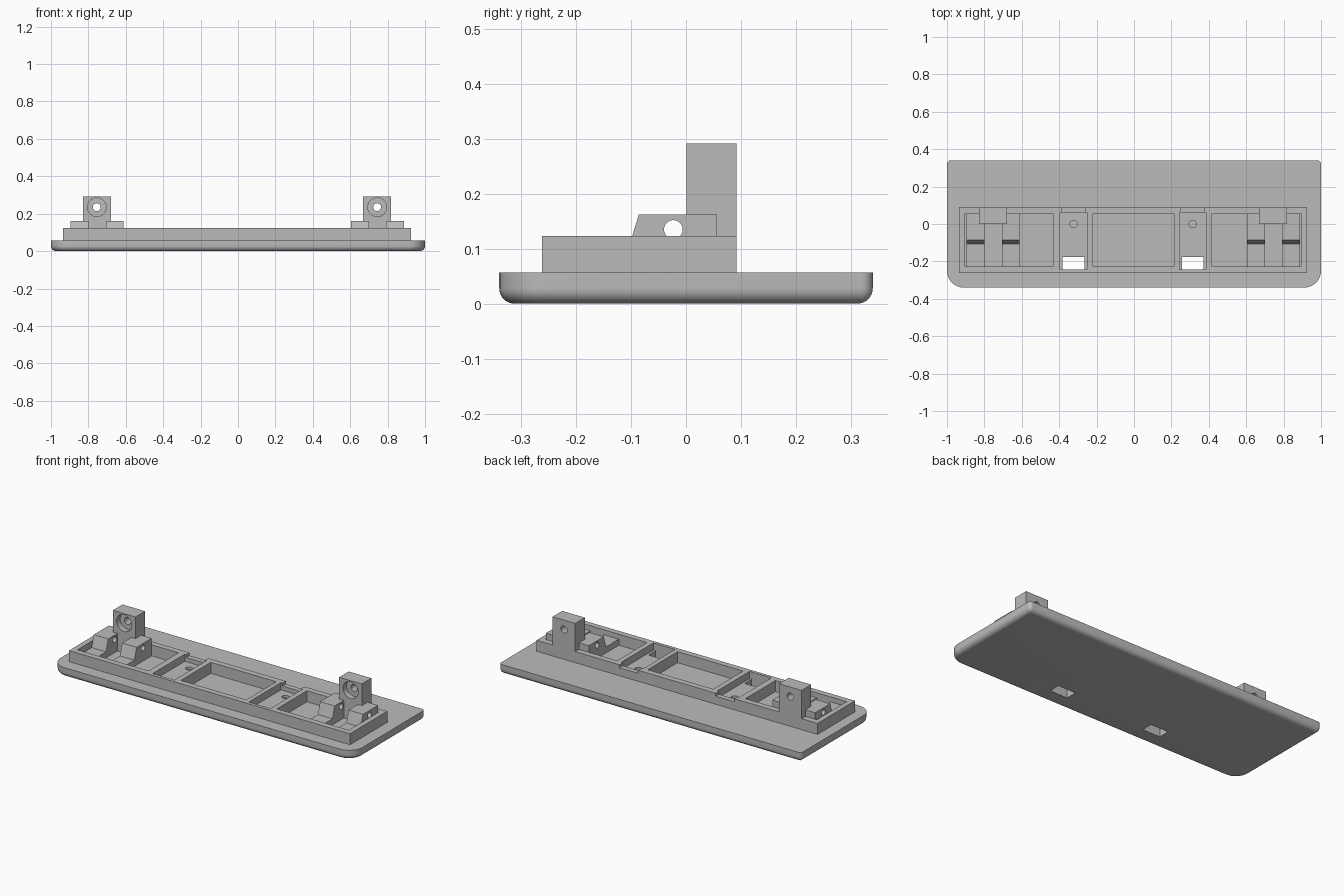
import bpy, bmesh, math
from mathutils import Matrix

cube = bpy.data.objects.get("Cube")
if cube:
    bpy.data.objects.remove(cube, do_unlink=True)

grey = bpy.data.materials.new("plain_grey")
grey.use_nodes = True
COLOUR = (0.5, 0.5, 0.5, 1)
grey.diffuse_color = COLOUR
grey.node_tree.nodes["Principled BSDF"].inputs["Base Color"].default_value = COLOUR


def finish(bm, name):
    bmesh.ops.recalc_face_normals(bm, faces=bm.faces)
    mesh = bpy.data.meshes.new(name)
    bm.to_mesh(mesh)
    bm.free()
    mesh.materials.append(grey)
    obj = bpy.data.objects.new(name, mesh)
    bpy.context.collection.objects.link(obj)
    return obj


def box(name, x0, x1, y0, y1, z0, z1):
    bm = bmesh.new()
    place = Matrix.Translation(((x0 + x1) / 2, (y0 + y1) / 2, (z0 + z1) / 2))
    place = place @ Matrix.Diagonal((x1 - x0, y1 - y0, z1 - z0, 1))
    bmesh.ops.create_cube(bm, size=1, matrix=place)
    return finish(bm, name)


def rod(name, centre, radius, length, axis):
    turn = {"x": Matrix.Rotation(math.pi / 2, 4, "Y"),
            "y": Matrix.Rotation(math.pi / 2, 4, "X"),
            "z": Matrix.Identity(4)}[axis]
    bm = bmesh.new()
    bmesh.ops.create_cone(bm, cap_ends=True, segments=40, radius1=radius, radius2=radius,
                          depth=length, matrix=Matrix.Translation(centre) @ turn)
    return finish(bm, name)


def cut(obj, cutters):
    # subtract every cutter, bake the result and discard the cutters
    for c in cutters:
        c.hide_render = True
        mod = obj.modifiers.new("cut", "BOOLEAN")
        mod.operation = "DIFFERENCE"
        mod.solver = "EXACT"
        mod.object = c
    bpy.context.view_layer.update()
    graph = bpy.context.evaluated_depsgraph_get()
    mesh = bpy.data.meshes.new_from_object(obj.evaluated_get(graph))
    obj.modifiers.clear()
    obj.data = mesh
    for c in cutters:
        bpy.data.objects.remove(c, do_unlink=True)


def smooth(obj):
    bpy.ops.object.select_all(action="DESELECT")
    obj.select_set(True)
    bpy.context.view_layer.objects.active = obj
    bpy.ops.object.shade_smooth_by_angle(angle=math.radians(30))


PLATE_TOP, FRAME_TOP = 0.057, 0.123
BACK = 0.092
FRONT_R, BACK_R, FILLET = 0.09, 0.02, 0.028


def plate_ring(inset):
    # rounded rectangle with large front and small back corners
    pts = []
    corners = ((1, 1, BACK_R), (-1, 1, BACK_R), (-1, -1, FRONT_R), (1, -1, FRONT_R))
    for i, (sx, sy, r) in enumerate(corners):
        r = max(r - inset, 0.004)
        cx, cy = sx * (1 - inset - r), sy * (0.34 - inset - r)
        for k in range(9):
            a = math.pi / 2 * (i + k / 8)
            pts.append((cx + r * math.cos(a), cy + r * math.sin(a)))
    return pts


# base plate with rounded bottom edge
bm = bmesh.new()
levels = [(0, PLATE_TOP)]
for k in range(9):
    a = math.pi / 2 * k / 8
    levels.append((FILLET * (1 - math.cos(a)), FILLET * (1 - math.sin(a))))
rings = [[bm.verts.new((x, y, z)) for x, y in plate_ring(d)] for d, z in levels]
n = len(rings[0])
for upper, lower in zip(rings, rings[1:]):
    for i in range(n):
        j = (i + 1) % n
        bm.faces.new((upper[i], upper[j], lower[j], lower[i]))
bm.faces.new(rings[0])
bm.faces.new(rings[-1])
base_plate = finish(bm, "base_plate")

SLOTS = (-0.323, 0.314)


def openings():
    return [box("opening", x - 0.058, x + 0.058, -0.243, -0.176, -0.1, 0.3) for x in SLOTS]


cut(base_plate, openings())
smooth(base_plate)

# raised frame with pockets, slots and blind holes
frame = box("raised_frame", -0.936, 0.925, -0.262, BACK, PLATE_TOP, FRAME_TOP)
cutters = [box("pocket", a, b, -0.227, 0.056, 0.02, 0.3)
           for a, b in ((-0.904, -0.433), (-0.219, 0.214), (0.417, 0.893))]
for x in SLOTS:
    cutters.append(box("slot", x - 0.072, x + 0.072, -0.243, 0.061, 0.08, 0.3))
    cutters.append(box("notch", x - 0.062, x + 0.062, 0.04, 0.2, 0.105, 0.3))
    cutters.append(rod("blind_hole", (x, 0, 0.11), 0.02, 0.09, "z"))
cut(frame, cutters + openings())
smooth(frame)

# stepped ribs, seen from the side
RIB_PROFILE = ((-0.227, PLATE_TOP), (-0.227, 0.093), (-0.107, 0.093),
               (-0.086, 0.162), (0.056, 0.162), (0.056, PLATE_TOP))


def rib(name, x0, x1):
    bm = bmesh.new()
    face = bm.faces.new([bm.verts.new((x0, y, z)) for y, z in RIB_PROFILE])
    grown = bmesh.ops.extrude_face_region(bm, geom=[face])["geom"]
    bmesh.ops.translate(bm, vec=(x1 - x0, 0, 0),
                        verts=[v for v in grown if isinstance(v, bmesh.types.BMVert)])
    obj = finish(bm, name)
    cut(obj, [rod("pin_hole", ((x0 + x1) / 2, -0.023, 0.135), 0.017, 0.3, "x")])
    smooth(obj)


# towers with counterbored holes, each between two ribs
for side, x in (("right", -0.753), ("left", 0.746)):
    rib(side + "_rib_a", x - 0.142, x - 0.046)
    rib(side + "_rib_b", x + 0.046, x + 0.142)
    hx = x - 0.002
    tower = box(side + "_tower", hx - 0.075, hx + 0.075, 0.001, BACK, PLATE_TOP, 0.292)
    cut(tower, [rod("bore", (hx, 0.05, 0.235), 0.021, 0.4, "y"),
                rod("counterbore", (hx, -0.02, 0.235), 0.05, 0.11, "y")])
    smooth(tower)
